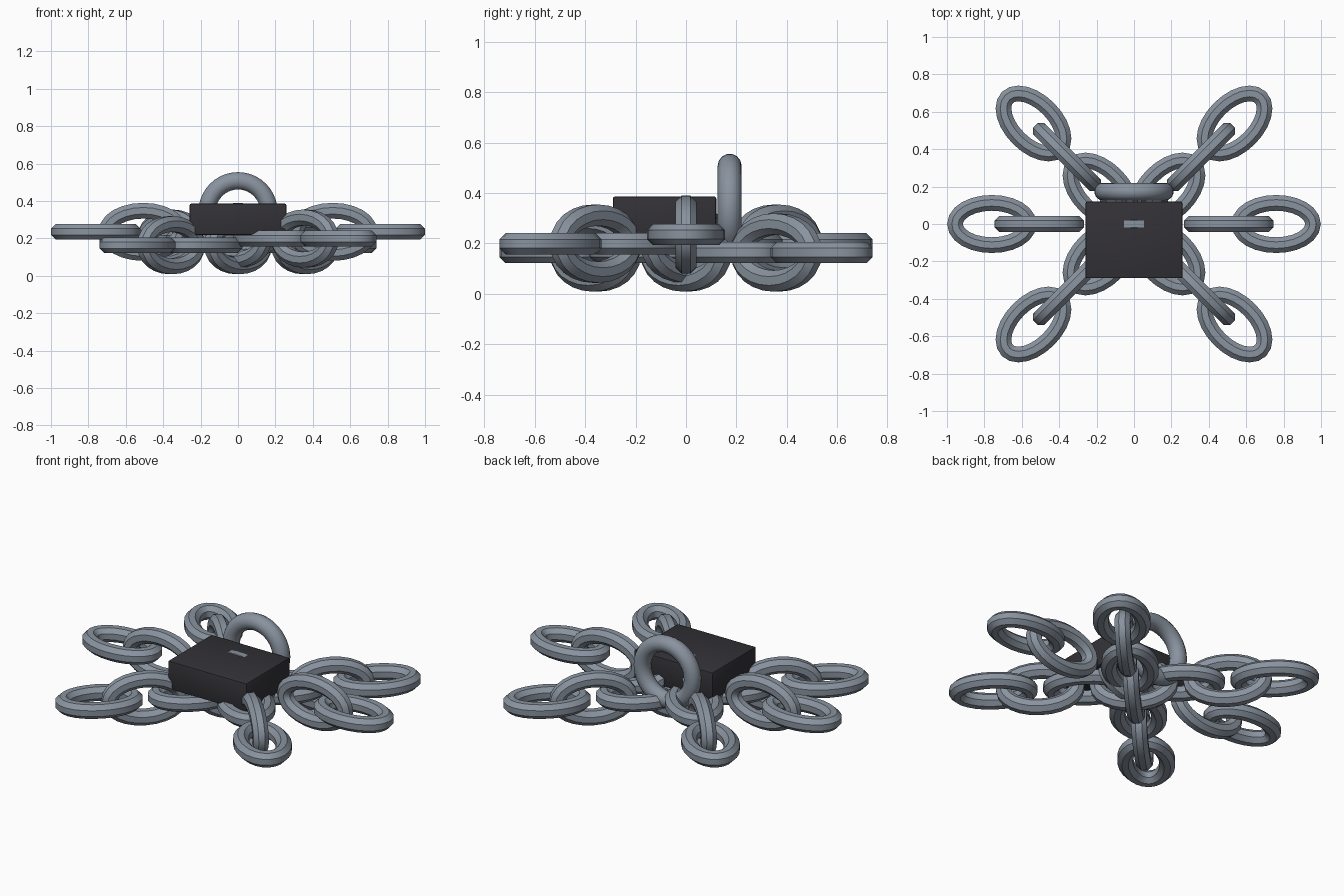
import bpy, bmesh, math
from mathutils import Matrix, Vector

if "Cube" in bpy.data.objects:
    bpy.data.objects.remove(bpy.data.objects["Cube"])


def material(name, color):
    m = bpy.data.materials.new(name)
    m.diffuse_color = (*color, 1)
    m.use_nodes = True
    m.node_tree.nodes["Principled BSDF"].inputs["Base Color"].default_value = m.diffuse_color
    return m


steel = material("blue grey steel", (0.25, 0.29, 0.345))
black = material("charcoal body", (0.033, 0.031, 0.037))


def finish(name, bm, mat, angle):
    bmesh.ops.recalc_face_normals(bm, faces=bm.faces)
    me = bpy.data.meshes.new(name)
    bm.to_mesh(me)
    bm.free()
    me.materials.append(mat)
    ob = bpy.data.objects.new(name, me)
    bpy.context.collection.objects.link(ob)
    bpy.ops.object.select_all(action='DESELECT')
    ob.select_set(True)
    bpy.context.view_layer.objects.active = ob
    bpy.ops.object.shade_smooth_by_angle(angle=math.radians(angle))
    return ob


def add_ring(bm, matrix, a, b, r, segments, sides):
    """Closed oval tube with centreline half-axes a and b."""
    loops = []
    for i in range(segments):
        t = 2 * math.pi * i / segments
        center = Vector((a * math.cos(t), b * math.sin(t), 0))
        out = Vector((b * math.cos(t), a * math.sin(t), 0)).normalized()
        loop = []
        for j in range(sides):
            p = 2 * math.pi * (j + 0.5) / sides
            co = center + out * (r * math.cos(p)) + Vector((0, 0, r * math.sin(p)))
            loop.append(bm.verts.new(matrix @ co))
        loops.append(loop)
    for i in range(segments):
        m = loops[(i + 1) % segments]
        n = loops[i]
        for j in range(sides):
            k = (j + 1) % sides
            bm.faces.new((n[j], m[j], m[k], n[k]))


# Chains: links alternate between upright and lying flat
def chain(name, heading, z, positions):
    turn = Matrix.Translation((0, 0, z)) @ Matrix.Rotation(math.radians(heading), 4, 'Z')
    for n in positions:
        bm = bmesh.new()
        mat = turn @ Matrix.Translation((n * 0.2533, 0, 0))
        if n % 2 == 0:
            mat = mat @ Matrix.Rotation(math.pi / 2, 4, 'X')
        add_ring(bm, mat, 0.197, 0.113, 0.0455, 24, 8)
        finish(f"{name}_link_{n + 4}", bm, steel, 30)


chain("side_chain", 0, 0.235, (-3, -2, 0, 2, 3))
chain("rising_diagonal_chain", 45, 0.164, range(-3, 4))
chain("falling_diagonal_chain", -45, 0.199, range(-3, 4))

# Padlock shackle: upright ring behind the body
bm = bmesh.new()
add_ring(bm, Matrix.Translation((0, 0.173, 0.343)) @ Matrix.Rotation(math.pi / 2, 4, 'X'),
         0.165, 0.165, 0.0475, 40, 14)
finish("padlock_shackle", bm, steel, 40)

# Padlock body: slightly bevelled block
bm = bmesh.new()
bmesh.ops.create_cube(bm, size=1)
bmesh.ops.transform(bm, verts=bm.verts, matrix=Matrix.Translation((0, -0.085, 0.302))
                    @ Matrix.Diagonal((0.516, 0.41, 0.168, 1)))
bmesh.ops.bevel(bm, geom=bm.edges[:], offset=0.008, segments=2, profile=0.5, affect='EDGES')
finish("padlock_body", bm, black, 30)
